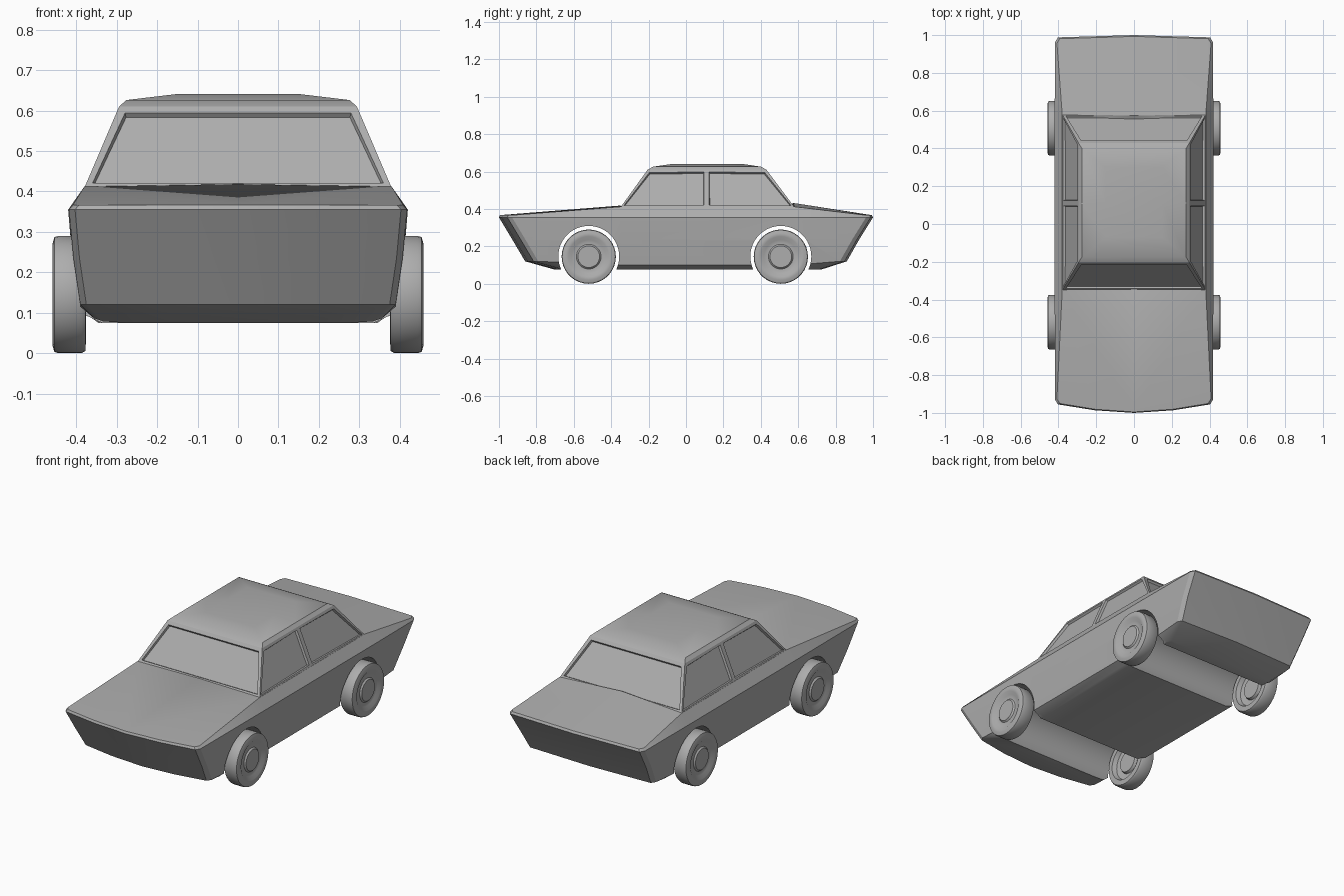
import bpy, bmesh, math

if "Cube" in bpy.data.objects:
    bpy.data.objects.remove(bpy.data.objects["Cube"])

AXLES = (-0.52, 0.507)
AXLE_Z = 0.145
paint = bpy.data.materials.new("grey_paint")
paint.diffuse_color = (0.42, 0.42, 0.42, 1)
paint.use_nodes = True
paint.node_tree.nodes["Principled BSDF"].inputs["Base Color"].default_value = paint.diffuse_color


def finish(bm, name):
    bmesh.ops.remove_doubles(bm, verts=bm.verts, dist=1e-5)
    bmesh.ops.recalc_face_normals(bm, faces=bm.faces)
    mesh = bpy.data.meshes.new(name)
    bm.to_mesh(mesh)
    bm.free()
    mesh.materials.append(paint)
    ob = bpy.data.objects.new(name, mesh)
    bpy.context.collection.objects.link(ob)
    return ob


def activate(ob):
    bpy.ops.object.select_all(action='DESELECT')
    ob.select_set(True)
    bpy.context.view_layer.objects.active = ob


def smooth(ob, angle):
    activate(ob)
    bpy.ops.object.shade_smooth_by_angle(angle=math.radians(angle))


def half_ring(w_end, w_mid, front, rear, z_end, z_mid):
    """Right half outline of the body at one level, front centre to rear centre."""
    fc, rc = front + 0.045, rear - 0.012
    return [(0, front, z_end), (w_end * 0.5, front + 0.014, z_end),
            (w_end - 0.015, fc, z_end), (w_end, fc + 0.025, z_end),
            (w_mid, -0.35, z_mid), (w_mid, 0.58, z_mid),
            (w_end, rc - 0.025, z_end), (w_end - 0.015, rc, z_end), (0, rear, z_end)]


# Lower body: stacked outlines, closed by hood, deck and floor
levels = [half_ring(*a) for a in (
    (0.345, 0.335, -0.70, 0.72, 0.075, 0.075),
    (0.39, 0.39, -0.86, 0.86, 0.12, 0.10),
    (0.407, 0.41, -0.928, 0.925, 0.235, 0.235),
    (0.418, 0.42, -1.0, 1.0, 0.355, 0.355),
    (0.408, 0.38, -0.995, 0.993, 0.367, 0.412))]
bm = bmesh.new()
for s in (1, -1):
    rows = [[bm.verts.new((s * x, y, z)) for x, y, z in lv] for lv in levels]
    for a, b in zip(rows, rows[1:]):
        for i in range(len(a) - 1):
            bm.faces.new((a[i], a[i + 1], b[i + 1], b[i]))
    bm.faces.new(rows[0])
    t = rows[-1]
    cowl, low_f, low_r, deck = [bm.verts.new(p) for p in (
        (0, -0.352, 0.418), (0, -0.25, 0.38), (0, 0.48, 0.38), (0, 0.574, 0.432))]
    bm.faces.new((t[0], t[1], t[4], cowl))
    bm.faces.new((t[1], t[2], t[3], t[4]))
    bm.faces.new((cowl, t[4], low_f))
    bm.faces.new((low_f, t[4], t[5], low_r))
    bm.faces.new((low_r, t[5], deck))
    bm.faces.new((deck, t[5], t[7], t[8]))
    bm.faces.new((t[5], t[6], t[7]))
body = finish(bm, "car_body")

# Wheel arches cut across the full width
for y in AXLES:
    bpy.ops.mesh.primitive_cylinder_add(vertices=48, radius=0.163, depth=1.2,
                                        location=(0, y, AXLE_Z + 0.001),
                                        rotation=(0, math.pi / 2, 0))
    cutter = bpy.context.object
    cutter.name = "arch_cutter"
    cutter.hide_render = True
    cutter.data.materials.append(paint)
    mod = body.modifiers.new("arch", 'BOOLEAN')
    mod.operation, mod.solver, mod.object = 'DIFFERENCE', 'EXACT', cutter
    activate(body)
    bpy.ops.object.modifier_apply(modifier=mod.name)
    bpy.data.objects.remove(cutter)
smooth(body, 32)

# Cabin: (half width, front y, door pillar y, rear y, z) per level
cabin_levels = [(0.38, -0.35, 0.11, 0.58, 0.409), (0.294, -0.205, 0.11, 0.43, 0.61),
                (0.276, -0.175, 0.11, 0.40, 0.626), (0.15, -0.07, 0.11, 0.30, 0.641)]
bm = bmesh.new()
rings = []
for w, f, m, r, z in cabin_levels:
    rings.append([bm.verts.new(p) for p in ((-w, f, z), (w, f, z), (w, m, z),
                                            (w, r, z), (-w, r, z), (-w, m, z))])
screens, side_windows = [], []
for k, (a, b) in enumerate(zip(rings, rings[1:])):
    for i in range(6):
        j = (i + 1) % 6
        face = bm.faces.new((a[i], a[j], b[j], b[i]))
        if k == 0:
            (screens if i in (0, 3) else side_windows).append(face)
bm.faces.new(rings[-1])
bm.normal_update()
# Recessed windows
for faces, margin in ((screens, 0.025), (side_windows, 0.019)):
    bmesh.ops.inset_individual(bm, faces=faces, thickness=margin)
    bmesh.ops.inset_individual(bm, faces=faces, thickness=0.005, depth=-0.012)
cabin = finish(bm, "cabin")
smooth(cabin, 25)

# Wheels: lathed profile of (x, radius) around the axle
profile = [(0.455, 0), (0.455, 0.058), (0.447, 0.066), (0.447, 0.09),
           (0.459, 0.108), (0.459, 0.125), (0.454, 0.142), (0.444, 0.145),
           (0.387, 0.145), (0.377, 0.139), (0.376, 0.11), (0.40, 0.10),
           (0.405, 0.066), (0.39, 0.06), (0.39, 0)]
for y, end in zip(AXLES, ("front", "rear")):
    for s, side in ((1, "right"), (-1, "left")):
        bm = bmesh.new()
        vs = [bm.verts.new((s * x, y, AXLE_Z + r)) for x, r in profile]
        es = [bm.edges.new(p) for p in zip(vs, vs[1:])]
        bmesh.ops.spin(bm, geom=vs + es, cent=(0, y, AXLE_Z), axis=(1, 0, 0),
                       angle=math.tau, steps=36)
        smooth(finish(bm, f"{end}_{side}_wheel"), 45)
